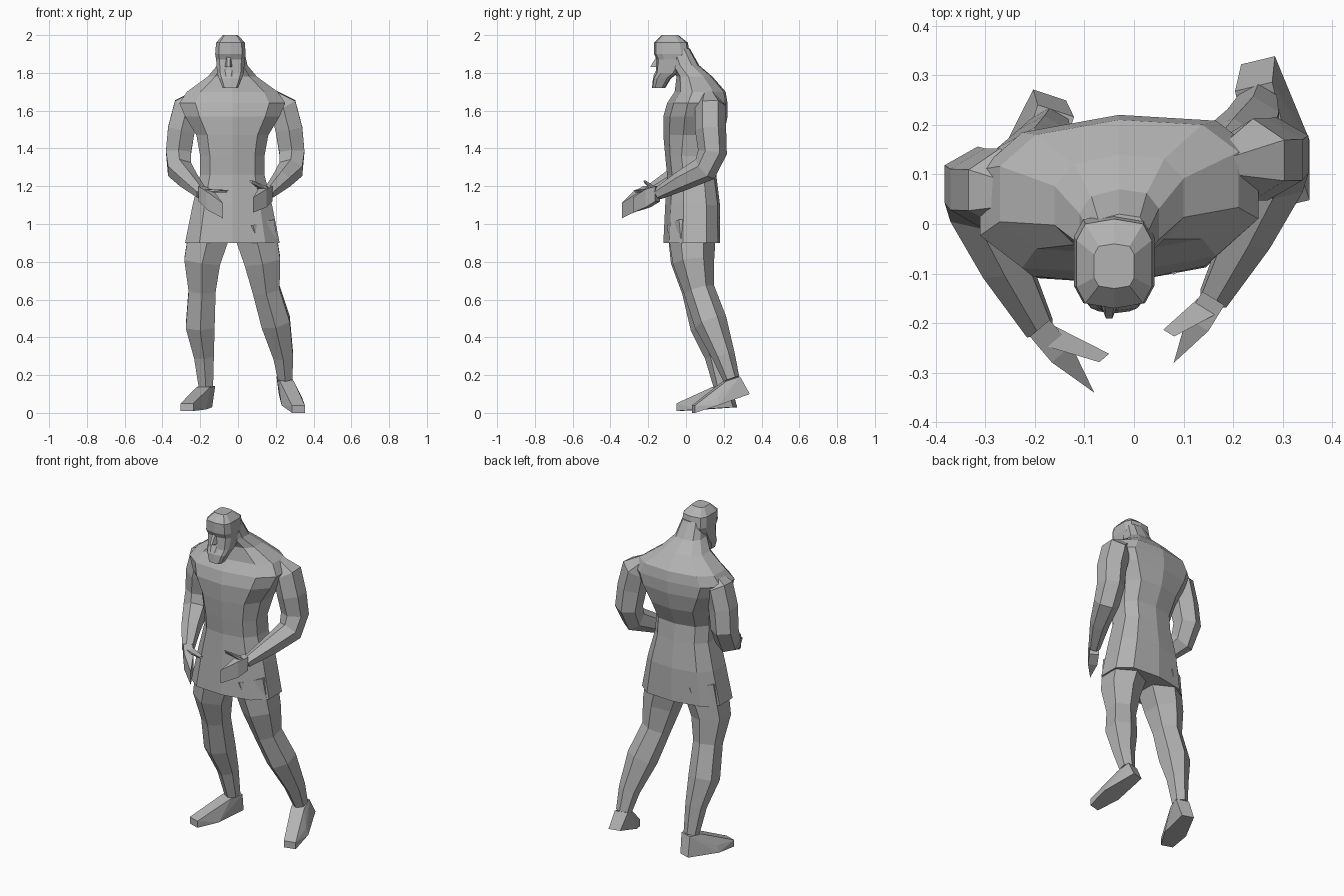
import bpy, bmesh, math
from mathutils import Vector

if "Cube" in bpy.data.objects:
    bpy.data.objects.remove(bpy.data.objects["Cube"], do_unlink=True)

grey = bpy.data.materials.new("plain grey")
grey.use_nodes = True
colour = (0.45, 0.45, 0.45, 1)
grey.diffuse_color = colour
grey.node_tree.nodes["Principled BSDF"].inputs["Base Color"].default_value = colour
up = Vector((0, 0, 1))


def finish(name, bm):
    bmesh.ops.recalc_face_normals(bm, faces=bm.faces)
    mesh = bpy.data.meshes.new(name)
    bm.to_mesh(mesh)
    bm.free()
    mesh.materials.append(grey)
    obj = bpy.data.objects.new(name, mesh)
    bpy.context.collection.objects.link(obj)


def loft(name, rings):
    """Skin a list of equal point rings and cap both ends."""
    bm = bmesh.new()
    rows = [[bm.verts.new(p) for p in ring] for ring in rings]
    for low, high in zip(rows, rows[1:]):
        for i in range(len(low)):
            bm.faces.new((low[i - 1], low[i], high[i], high[i - 1]))
    bm.faces.new(rows[0])
    bm.faces.new(rows[-1])
    finish(name, bm)


def hull(name, points):
    bm = bmesh.new()
    for p in points:
        bm.verts.new(p)
    bmesh.ops.convex_hull(bm, input=bm.verts)
    inner = [v for v in bm.verts if not v.link_faces]
    bmesh.ops.delete(bm, geom=inner, context="VERTS")
    finish(name, bm)


def circle(sides):
    turns = [math.tau * (i + 0.5) / sides for i in range(sides)]
    return [(math.cos(a), math.sin(a)) for a in turns]


def soften(value, power):
    """Push a circle coordinate towards a rounded square."""
    return math.copysign(abs(value) ** power, value)


def body(name, middle, twist, power, rows):
    """Level rings, each given as height, half width, front and back."""
    rings = []
    for z, half, front, back in rows:
        ring = []
        for c, s in circle(10):
            dx = half * soften(c, power) * 1.04
            y = (front + back) / 2 + (back - front) / 2 * soften(s, power)
            ring.append((middle + dx, y + twist * dx, z))
        rings.append(ring)
    loft(name, rings)


def limb(name, path, radii):
    """Six sided tube along a path, a little deeper than it is wide."""
    last = len(path) - 1
    rings = []
    for i, (p, r) in enumerate(zip(path, radii)):
        way = (path[min(i + 1, last)] - path[max(i - 1, 0)]).normalized()
        across = Vector((1, 0, 0))
        across = (across - way * across.dot(way)).normalized()
        deep = way.cross(across)
        rings.append([p + (across * c + deep * s) * r * 1.1 for c, s in circle(6)])
    loft(name, rings)


def pair(point, offset):
    return [point + offset, point - offset]


def hand(side, wrist, tip, thumb):
    """Flat upright palm, with a thin thumb above it."""
    out = (tip - wrist).cross(up).normalized() * 0.026
    rise = up * 0.04
    palm = wrist.lerp(tip, 0.4)
    points = pair(tip, rise)
    for p in pair(wrist, rise) + pair(palm, rise * 1.2):
        points += pair(p, out)
    hull(side + "_hand", points)
    root = wrist.lerp(tip, 0.1) + rise * 0.6
    points = pair(thumb, out / 2) + [thumb - rise / 3]
    for p in pair(root, rise / 4):
        points += pair(p, out)
    hull(side + "_thumb", points)


def foot(name, ankle, heel, toe):
    """Wedge from a narrow ankle to a broad ball and a thin toe."""
    way = (toe - heel).normalized()
    out = way.cross(up).normalized() * 0.035
    ball = heel.lerp(toe, 0.6)
    points = pair(heel, out) + pair(ball, out * 1.8) + pair(toe, out)
    points += pair(toe + up * 0.04, out) + pair(ball + up * 0.04, out * 1.4)
    for p in pair(ankle, way * 0.04):
        points += pair(p, out * 1.1)
    hull(name, points)


def vectors(*points):
    return [Vector(p) for p in points]


# Tunic with flared hem, narrow waist, broad chest, sloping shoulders and neck
body("tunic_and_neck", -0.03, 0.06, 0.75, [
    (0.9, 0.25, -0.12, 0.18),
    (1.1, 0.21, -0.11, 0.18),
    (1.26, 0.17, -0.1, 0.16),
    (1.36, 0.17, -0.11, 0.15),
    (1.47, 0.19, -0.12, 0.2),
    (1.57, 0.25, -0.12, 0.22),
    (1.64, 0.28, -0.1, 0.22),
    (1.7, 0.24, -0.06, 0.21),
    (1.78, 0.13, -0.05, 0.14),
    (1.84, 0.08, -0.08, 0.07),
    (1.93, 0.06, -0.1, 0.02)])

# Head with full squared beard, heavy brow and flat crown
body("head", -0.04, 0, 0.55, [
    (1.72, 0.04, -0.18, -0.11),
    (1.77, 0.06, -0.175, -0.08),
    (1.8, 0.07, -0.16, -0.04),
    (1.87, 0.075, -0.155, 0.01),
    (1.9, 0.08, -0.17, 0.02),
    (1.96, 0.075, -0.17, 0.01),
    (2, 0.04, -0.13, -0.04)])

# Nose and moustache are wedges on the middle of the face
for name, z, height, half, reach in (("nose", 1.83, 0.06, 0.02, 0.035),
                                     ("moustache", 1.78, 0.04, 0.04, 0.02)):
    base = Vector((-0.05, -0.155, z))
    wide = Vector((half, 0, 0))
    ahead = Vector((0, -reach, 0))
    hull(name, pair(base, wide) + pair(base + up * height, wide / 2) + pair(base + ahead, wide / 3))

# Arms bent forward at the elbow, the right one set slightly further ahead
arm = vectors((0.17, 0.12, 1.69), (0.24, 0.13, 1.62), (0.27, 0.13, 1.5), (0.285, 0.14, 1.38),
              (0.28, 0.1, 1.29), (0.23, -0.02, 1.23), (0.16, -0.15, 1.16))
opposite = [Vector((-p.x - 0.03, p.y - 0.06, p.z)) for p in arm]
left_grip = vectors((0.08, -0.28, 1.1), (0.07, -0.22, 1.23))
right_grip = vectors((-0.08, -0.34, 1.07), (-0.06, -0.27, 1.18))
for side, path, grip in (("left", arm, left_grip), ("right", opposite, right_grip)):
    limb(side + "_arm", path, (0.03, 0.075, 0.075, 0.07, 0.065, 0.05, 0.03))
    hand(side, path[-1], *grip)

# Legs: the left one steps back, the right one is nearly upright
left_leg = vectors((0.08, 0.03, 1), (0.13, 0.04, 0.8), (0.15, 0.07, 0.65),
                   (0.2, 0.13, 0.48), (0.24, 0.2, 0.3), (0.25, 0.24, 0.18))
right_leg = vectors((-0.14, 0.03, 1), (-0.19, 0.03, 0.8), (-0.19, 0.06, 0.65),
                    (-0.2, 0.11, 0.46), (-0.18, 0.16, 0.3), (-0.17, 0.19, 0.14))
for side, path in (("left", left_leg), ("right", right_leg)):
    limb(side + "_leg", path, (0.12, 0.1, 0.075, 0.08, 0.055, 0.04))

# Feet splayed outward, the left heel raised
foot("left_foot", left_leg[-1], *vectors((0.25, 0.33, 0.1), (0.32, 0.04, 0)))
foot("right_foot", right_leg[-1], *vectors((-0.17, 0.26, 0.03), (-0.27, -0.04, 0.01)))
